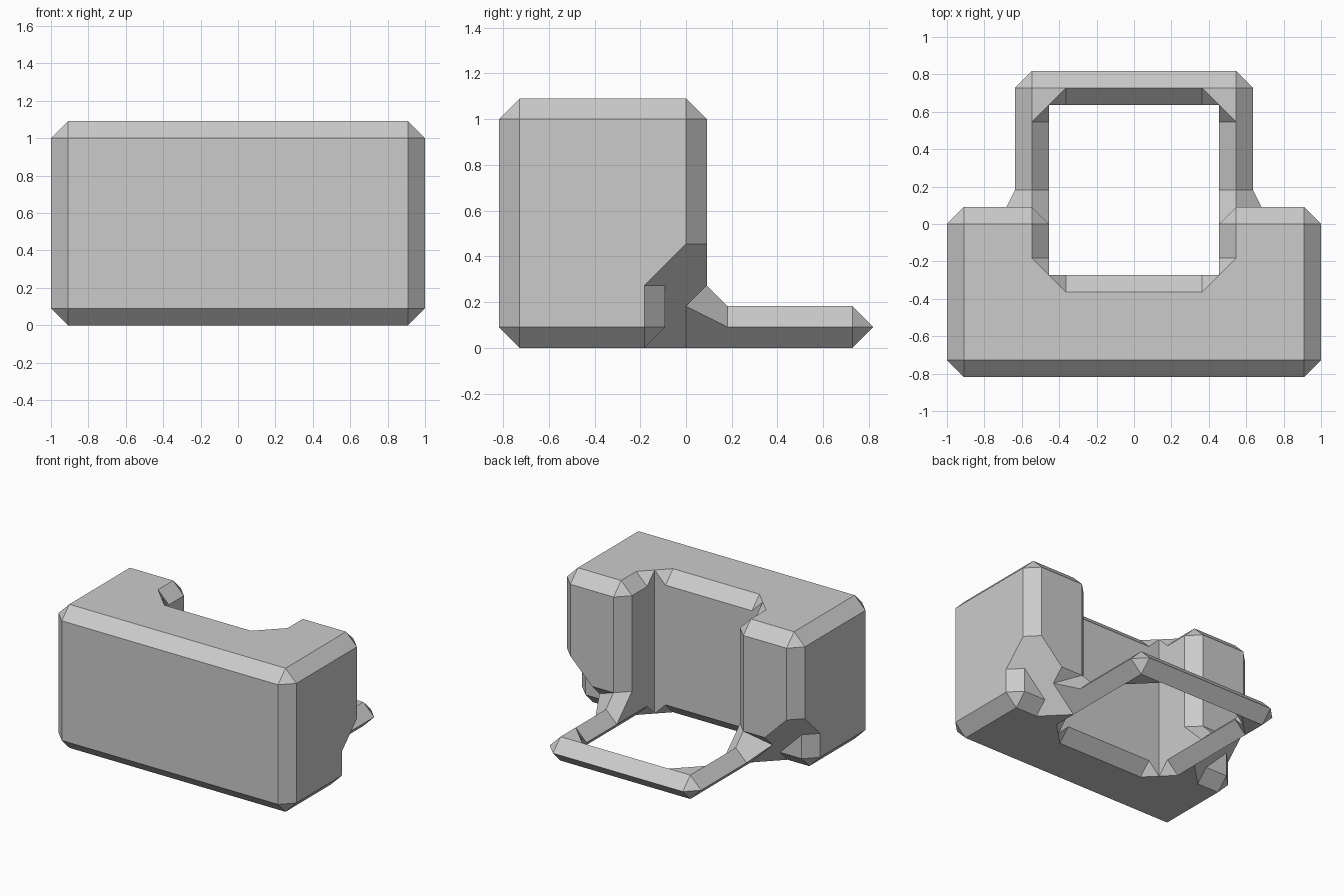
import bpy, bmesh
from itertools import product
from mathutils import Vector

if "Cube" in bpy.data.objects:
    bpy.data.objects.remove(bpy.data.objects["Cube"])

U = 1 / 11  # one chamfer width

grey = bpy.data.materials.new("plain_grey")
grey.use_nodes = True
COLOUR = (0.6, 0.6, 0.6, 1)
grey.diffuse_color = COLOUR
grey.node_tree.nodes["Principled BSDF"].inputs["Base Color"].default_value = COLOUR


def hull(bm, points):
    """Add a closed convex solid around the points."""
    part = bmesh.new()
    for p in points:
        part.verts.new(Vector(p) * U)
    bmesh.ops.remove_doubles(part, verts=part.verts[:], dist=1e-5)
    bmesh.ops.convex_hull(part, input=part.verts[:])
    bmesh.ops.delete(part, geom=[v for v in part.verts if not v.link_faces], context='VERTS')
    bmesh.ops.recalc_face_normals(part, faces=part.faces[:])
    mesh = bpy.data.meshes.new("temp")
    part.to_mesh(mesh)
    part.free()
    bm.from_mesh(mesh)
    bpy.data.meshes.remove(mesh)


def pair(bm, points):
    """Add a solid and its mirror image on the other side."""
    hull(bm, points)
    hull(bm, [(-x, y, z) for x, y, z in points])


def chamfered(lo, hi):
    """Corner points of a box with every edge chamfered by one unit."""
    points = []
    for corner in product((0, 1), repeat=3):
        for keep in range(3):
            points.append(tuple(
                (lo[i], hi[i])[c] + (0 if i == keep else (1, -1)[c])
                for i, c in enumerate(corner)))
    return points


def sliced(points, *planes):
    """Points of a convex solid after cutting off the outer side of planes."""
    bm = bmesh.new()
    for p in points:
        bm.verts.new(p)
    bmesh.ops.convex_hull(bm, input=bm.verts[:])
    for normal, dist in planes:
        n = Vector(normal)
        bmesh.ops.bisect_plane(bm, geom=bm.verts[:] + bm.edges[:] + bm.faces[:], dist=1e-5,
                               plane_co=n * dist / n.length_squared, plane_no=n, clear_outer=True)
    result = [tuple(v.co) for v in bm.verts]
    bm.free()
    return result


def box(lo, hi):
    return list(product(*zip(lo, hi)))


def diamond_x(x, y):
    return [(x, y, 0), (x, y + 1, 1), (x, y, 2), (x, y - 1, 1)]


def diamond_y(x, y):
    return [(x, y, 0), (x + 1, y, 1), (x, y, 2), (x - 1, y, 1)]


def make_object(name, bm):
    mesh = bpy.data.meshes.new(name)
    bm.to_mesh(mesh)
    bm.free()
    mesh.materials.append(grey)
    obj = bpy.data.objects.new(name, mesh)
    bpy.context.scene.collection.objects.link(obj)
    return obj


# Body: front slab, side arms with undercut, foot of each arm
body = bmesh.new()
hull(body, chamfered((-11, -9, 0), (11, -3, 12)))
pair(body, chamfered((5, -9, 0), (11, -1, 12)))
pair(body, sliced(chamfered((5, -9, 0), (11, 1, 12)),
                  ((1, 1, -1), 6), ((0, 1, -1), -2)))
pair(body, [(7, 0, 1), (8, 0, 2), (6, 0, 0), (5, 0, 1), (5, 0, 3), (7, 0, 3),
            (8, -1, 1), (8, -2, 0), (8, -4, 0), (8, -4, 2), (6, -4, 0),
            (5, -4, 1), (5, -4, 3)])
# Inner corners of the notch
pair(body, [(x, y, z) for z in (0, 12) for x, y in ((6, -2), (4, -4), (6, -4))]
     + [(x, y, z) for z in (1, 11) for x, y in ((5, -2), (4, -3))])

# Loop: joints to the arms, side bars, corners, back bar
loop = bmesh.new()
pair(loop, [(7, 0, 1), (8, 0, 2), (7, 2, 1), (6, 2, 2), (6, 1, 3), (5, 0, 3),
            (5, 2, 1), (5, 0, 1), (6, 0, 0), (6, 2, 0)])
pair(loop, diamond_y(6, 1) + diamond_y(6, 8))
pair(loop, diamond_y(6, 6) + diamond_x(4, 8)
     + [(6, 8, 0), (6, 8, 2), (7, 8, 1), (6, 9, 1)])
hull(loop, diamond_x(-6, 8) + diamond_x(6, 8))

# Square opening cut through both parts, which also merges their solids
opening = bmesh.new()
hull(opening, box((-5, -3, -2), (5, 7, 14)))
cutter = make_object("opening_cutter", opening)
cutter.hide_render = True

parts = [make_object("body", body), make_object("loop", loop)]
for obj in parts:
    cut = obj.modifiers.new("opening", 'BOOLEAN')
    cut.operation = 'DIFFERENCE'
    cut.solver = 'EXACT'
    cut.use_self = True
    cut.object = cutter

bpy.context.view_layer.update()
graph = bpy.context.evaluated_depsgraph_get()
meshes = [bpy.data.meshes.new_from_object(obj.evaluated_get(graph)) for obj in parts]
for obj, mesh in zip(parts, meshes):
    obj.modifiers.clear()
    # Merge flat areas into single faces
    bm = bmesh.new()
    bm.from_mesh(mesh)
    bmesh.ops.remove_doubles(bm, verts=bm.verts[:], dist=1e-4)
    bmesh.ops.dissolve_limit(bm, angle_limit=0.01, verts=bm.verts[:], edges=bm.edges[:])
    bm.to_mesh(mesh)
    bm.free()
    obj.data = mesh
    mesh.name = obj.name
bpy.data.objects.remove(cutter)
